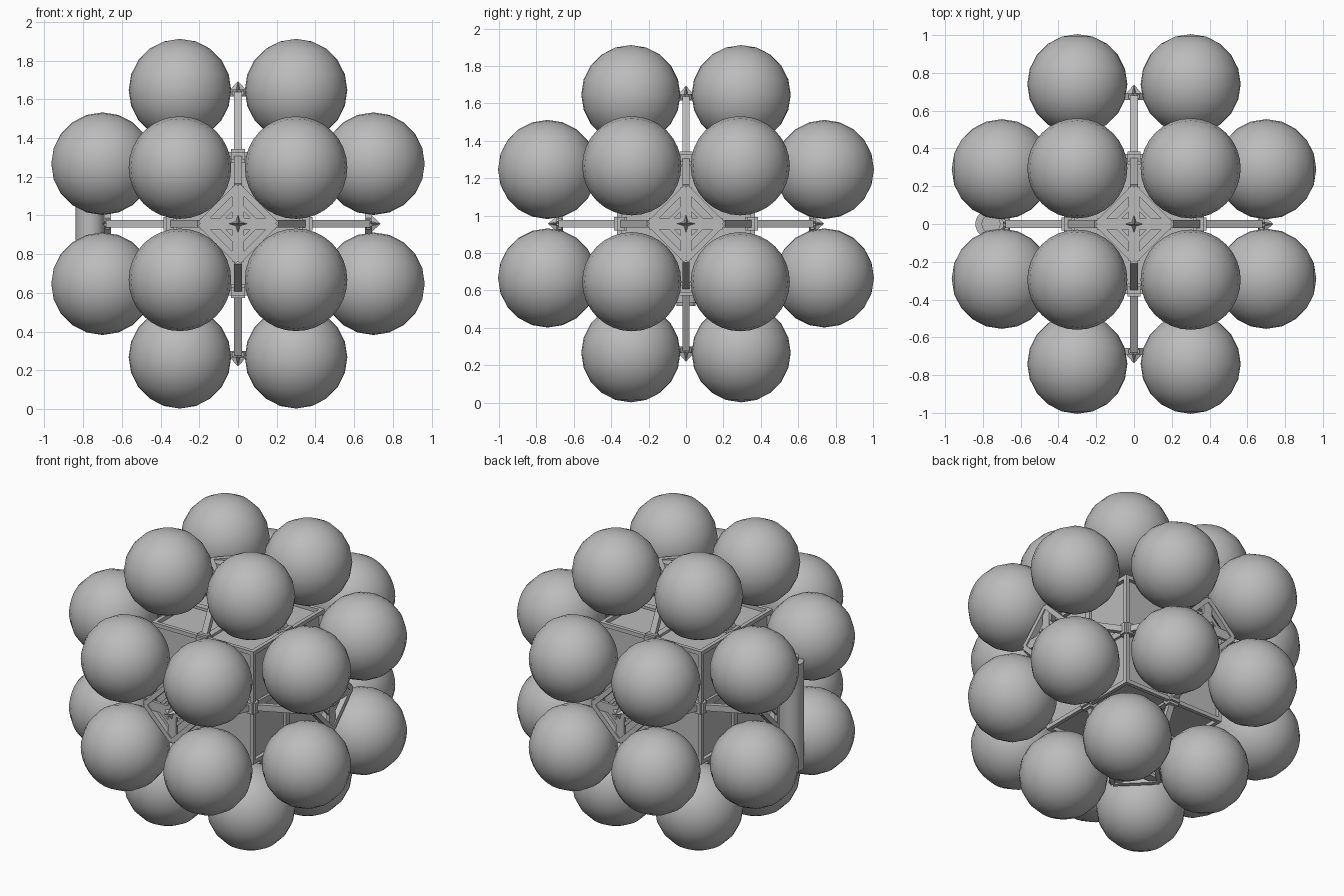
import bpy, bmesh, math
from mathutils import Vector, Matrix

if "Cube" in bpy.data.objects:
    bpy.data.objects.remove(bpy.data.objects["Cube"])

CZ = 0.957      # height of the core centre
H = 0.37        # half size of the core
CENTRE = Vector((0, 0, CZ))

grey = bpy.data.materials.new("plain_grey")
grey.diffuse_color = (0.5, 0.5, 0.5, 1)
grey.use_nodes = True
grey.node_tree.nodes["Principled BSDF"].inputs["Base Color"].default_value = grey.diffuse_color


def finish(bm, name, smooth=False):
    bmesh.ops.recalc_face_normals(bm, faces=bm.faces)
    me = bpy.data.meshes.new(name)
    bm.to_mesh(me)
    bm.free()
    me.materials.append(grey)
    for p in me.polygons:
        p.use_smooth = smooth
    ob = bpy.data.objects.new(name, me)
    bpy.context.collection.objects.link(ob)
    return ob


def box(bm, mat, size):
    bmesh.ops.create_cube(bm, size=1, matrix=mat @ Matrix.Diagonal((*size, 1)))


def bar(bm, a, b, w, d=None, up=(0, 0, 1)):
    """Rectangular bar from a to b, width w, depth d along 'up'."""
    a, b = Vector(a), Vector(b)
    z = (b - a).normalized()
    y = Vector(up) - z * z.dot(Vector(up))
    y.normalize()
    x = y.cross(z)
    m = Matrix((x, y, z)).transposed().to_4x4()
    m.translation = (a + b) / 2
    box(bm, m, (w, d or w, (b - a).length))


# cube core: recessed panels inside a frame of edge beams
bm = bmesh.new()
box(bm, Matrix.Translation(CENTRE), (0.69, 0.69, 0.69))
finish(bm, "core_panels")

bm = bmesh.new()
e = H - 0.0125
for axis in range(3):
    for s in (-1, 1):
        for t in (-1, 1):
            c = Vector((0, 0, 0))
            c[(axis + 1) % 3], c[(axis + 2) % 3] = s * e, t * e
            size = [0.025] * 3
            size[axis] = 2 * H
            box(bm, Matrix.Translation(CENTRE + c), size)
finish(bm, "core_edge_frame")

# per face: name, normal, side axis, sphere offsets (side, other, out)
faces = [
    ("front", (0, -1, 0), (1, 0, 0), (0.30, 0.29, 0.74)),
    ("back", (0, 1, 0), (1, 0, 0), (0.30, 0.29, 0.74)),
    ("right", (1, 0, 0), (0, 1, 0), (0.29, 0.31, 0.70)),
    ("left", (-1, 0, 0), (0, 1, 0), (0.29, 0.31, 0.70)),
    ("top", (0, 0, 1), (1, 0, 0), (0.30, 0.295, 0.69)),
    ("bottom", (0, 0, -1), (1, 0, 0), (0.30, 0.295, 0.69)),
]
for name, n, u, (su, sv, out) in faces:
    n, u = Vector(n), Vector(u)
    v = n.cross(u)
    m = Matrix((u, v, n)).transposed().to_4x4()
    m.translation = CENTRE

    # tower: four leaning struts carrying a diamond frame
    bm = bmesh.new()
    top, r = 0.675, 0.195
    corners = [Vector((r, 0, top)), Vector((0, r, top)), Vector((-r, 0, top)), Vector((0, -r, top))]
    for i, c in enumerate(corners):
        foot = Vector((c.x / r * (H - 0.02), c.y / r * (H - 0.02), H - 0.02))
        bar(bm, foot, c, 0.04, 0.03)
        bar(bm, c, corners[(i + 1) % 4], 0.03, 0.035)
        # rib lying on the panel and footing bracket
        bar(bm, (0, 0, H - 0.015), foot, 0.04, 0.02)
        box(bm, Matrix.Translation(foot), (0.07, 0.07, 0.04))
    # cross bars, inner square and centre spike
    bar(bm, corners[0], corners[2], 0.06, 0.02)
    bar(bm, corners[1], corners[3], 0.06, 0.02)
    inner = [c * 1 for c in corners]
    for c in inner:
        c.x *= 0.55
        c.y *= 0.55
    for i in range(4):
        bar(bm, inner[i], inner[(i + 1) % 4], 0.02, 0.015)
    for ang in (0, math.pi / 2):
        rot = Matrix.Rotation(ang, 4, 'Z')
        bmesh.ops.create_cone(bm, cap_ends=True, segments=4, radius1=0.05, radius2=0, depth=0.055,
                              matrix=Matrix.Translation((0, 0, 0.71)) @ rot
                              @ Matrix.Diagonal((1, 0.3, 1, 1)))
    bm.transform(m)
    finish(bm, name + "_tower")

    # four round airbags, poles pointing outwards
    bm = bmesh.new()
    for a in (-1, 1):
        for b in (-1, 1):
            bmesh.ops.create_uvsphere(bm, u_segments=32, v_segments=10, radius=0.265,
                                      matrix=Matrix.Translation((a * su, b * sv, out)))
    bm.transform(m)
    finish(bm, name + "_airbags", True)

# upright canister on the left tower
bm = bmesh.new()
for r, z0, z1, x in ((0.075, -0.42, 0.28, -0.765), (0.05, -0.44, 0.31, -0.757)):
    bmesh.ops.create_cone(bm, cap_ends=True, segments=24, radius1=r, radius2=r, depth=z1 - z0,
                          matrix=Matrix.Translation((x, 0, CZ + (z0 + z1) / 2)))
can = finish(bm, "side_canister")
bpy.context.view_layer.objects.active = can
can.select_set(True)
bpy.ops.object.shade_smooth_by_angle(angle=math.radians(35))
